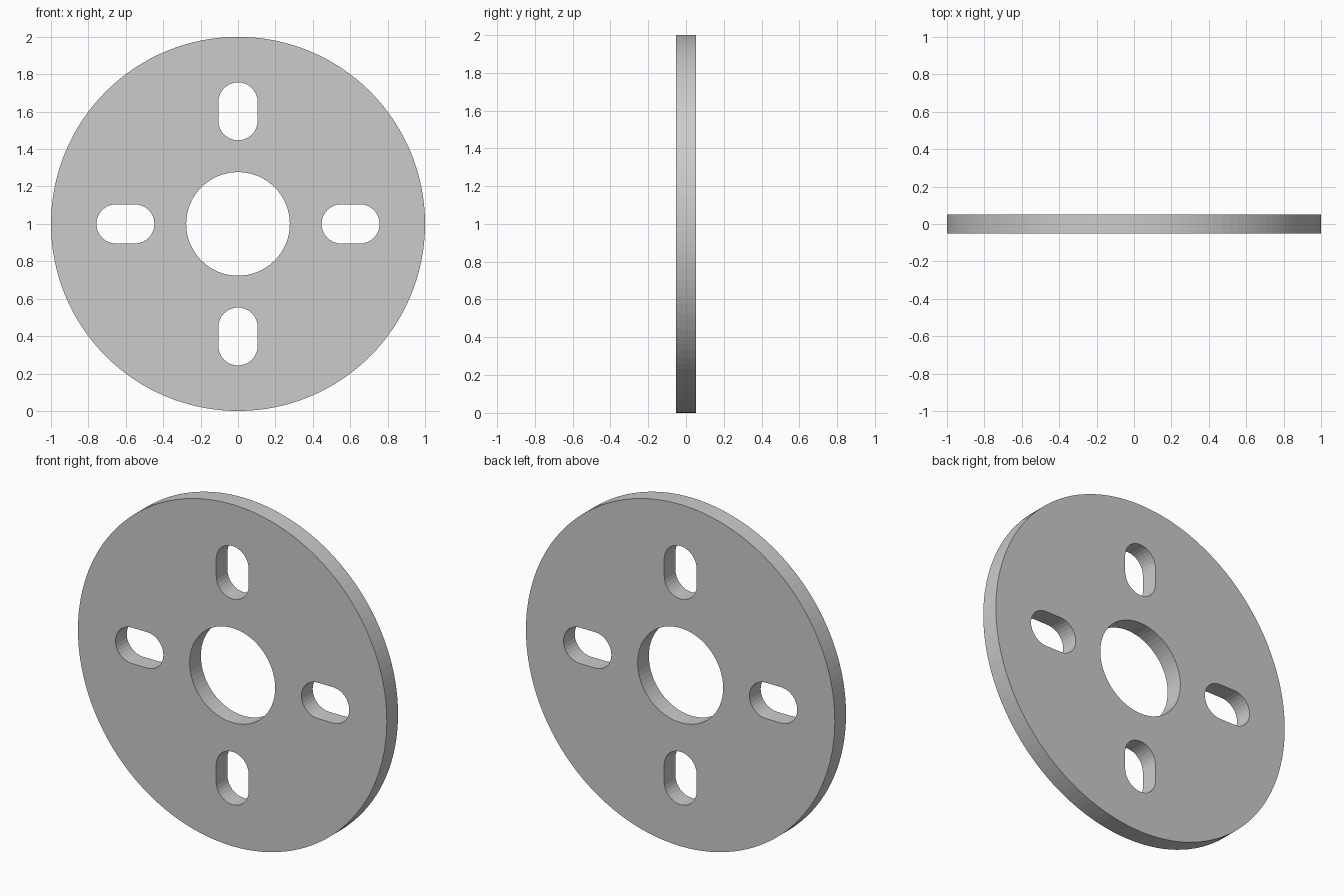
import bpy, bmesh
from math import sin, cos, pi, tau
from mathutils import Matrix, Vector

OUTER_R, BORE_R, THICKNESS = 1.0, 0.277, 0.104
SLOT_IN, SLOT_OUT, SLOT_R = 0.552, 0.652, 0.105   # slot arc centres and radius

cube = bpy.data.objects.get("Cube")
if cube:
    bpy.data.objects.remove(cube, do_unlink=True)


def arc(cx, radius, start, sweep, steps):
    return [Vector((cx + radius * cos(start + sweep * i / steps),
                    radius * sin(start + sweep * i / steps), 0))
            for i in range(steps + 1)]


def circle(radius, steps):
    return arc(0, radius, 0, tau, steps)[:-1]


# Outline, bore and four radial slots
slot = arc(SLOT_OUT, SLOT_R, -pi / 2, pi, 16) + arc(SLOT_IN, SLOT_R, pi / 2, pi, 16)
loops = [circle(OUTER_R, 128), circle(BORE_R, 64)]
for k in range(4):
    turn = Matrix.Rotation(k * pi / 2, 3, 'Z')
    loops.append([turn @ p for p in slot])

# Filled flat profile extruded to the plate thickness
profile = bpy.data.curves.new("slotted_disc_profile", 'CURVE')
profile.dimensions = '2D'
profile.fill_mode = 'BOTH'
profile.extrude = THICKNESS / 2
for loop in loops:
    spline = profile.splines.new('POLY')
    spline.points.add(len(loop) - 1)
    for point, co in zip(spline.points, loop):
        point.co = (*co, 1)
    spline.use_cyclic_u = True
    spline.use_smooth = False

disc = bpy.data.objects.new("slotted_disc", profile)
bpy.context.collection.objects.link(disc)
bpy.ops.object.select_all(action='DESELECT')
disc.select_set(True)
bpy.context.view_layer.objects.active = disc
bpy.ops.object.convert(target='MESH')
disc = bpy.context.object

# Weld the caps to the walls, stand the disc upright, then shade
bm = bmesh.new()
bm.from_mesh(disc.data)
bmesh.ops.remove_doubles(bm, verts=bm.verts, dist=0.0005)
bmesh.ops.transform(bm, verts=bm.verts,
                    matrix=Matrix.Translation((0, 0, OUTER_R)) @ Matrix.Rotation(pi / 2, 4, 'X'))
bmesh.ops.recalc_face_normals(bm, faces=bm.faces)
for face in bm.faces:
    face.smooth = False
bm.to_mesh(disc.data)
bm.free()
